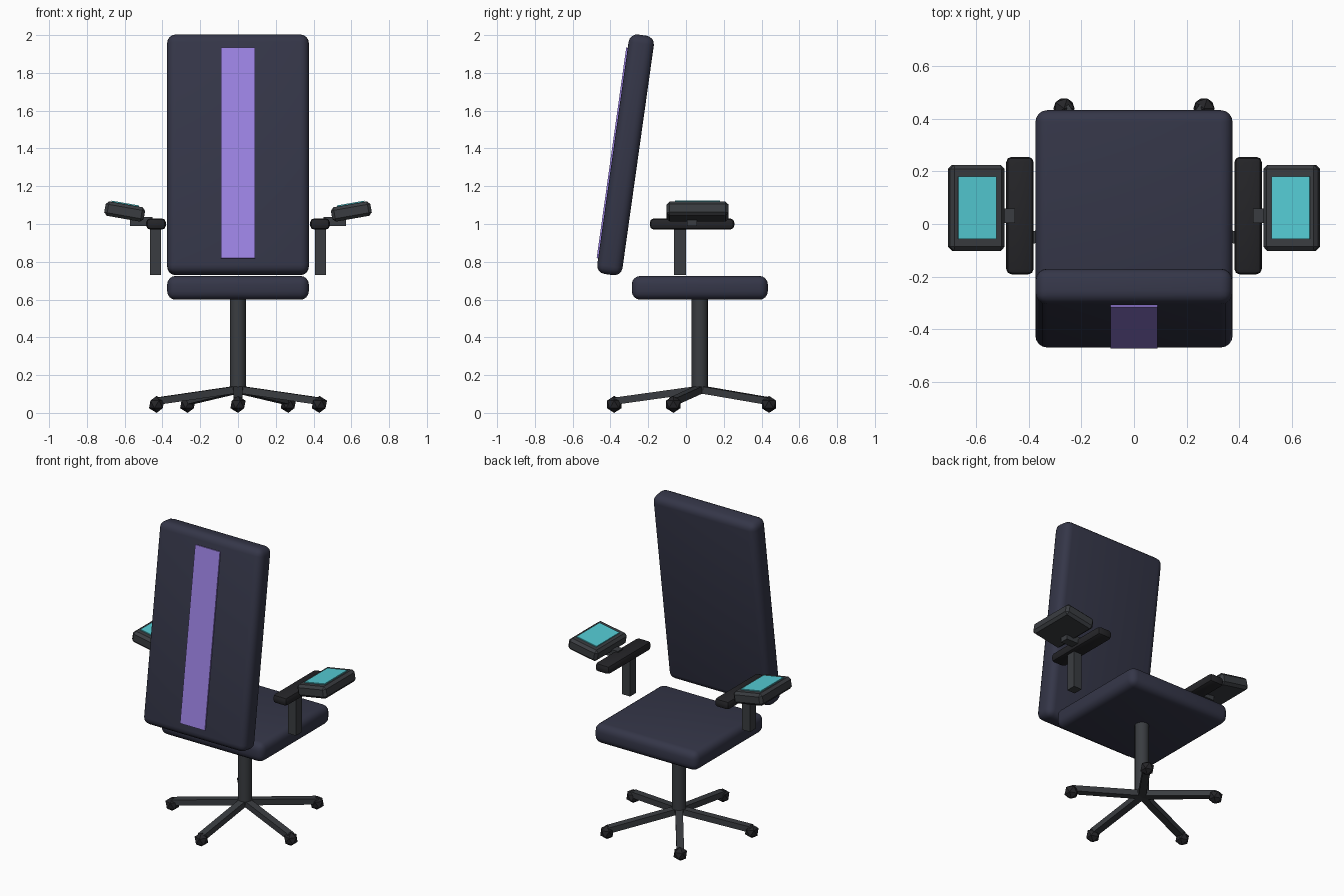
import bpy
from math import radians, sin, cos, atan2, hypot

if "Cube" in bpy.data.objects:
    bpy.data.objects.remove(bpy.data.objects["Cube"])


def material(name, rgb):
    m = bpy.data.materials.new(name)
    m.diffuse_color = (*rgb, 1)
    m.use_nodes = True
    m.node_tree.nodes["Principled BSDF"].inputs["Base Color"].default_value = m.diffuse_color
    return m


NAVY = material("navy_upholstery", (0.035, 0.037, 0.065))
PURPLE = material("purple_stripe", (0.34, 0.23, 0.78))
TEAL = material("teal_screen", (0.09, 0.60, 0.66))
METAL = material("dark_metal", (0.042, 0.046, 0.052))
BLACK = material("black_rubber", (0.018, 0.018, 0.021))


def finish(name, mat, smooth=False):
    ob = bpy.context.object
    ob.name = name
    ob.data.materials.append(mat)
    if smooth:
        bpy.ops.object.shade_smooth_by_angle(angle=radians(40))
    return ob


def box(name, loc, size, mat, rot=(0, 0, 0), bevel=0, segments=1):
    bpy.ops.mesh.primitive_cube_add(size=1, location=loc, rotation=rot)
    ob = bpy.context.object
    ob.scale = size
    bpy.ops.object.transform_apply(location=False, rotation=False, scale=True)
    if bevel:
        mod = ob.modifiers.new("bevel", 'BEVEL')
        mod.width = bevel
        mod.segments = segments
        bpy.ops.object.modifier_apply(modifier=mod.name)
    return finish(name, mat, segments > 1)


# Seat cushion and reclined backrest with its stripe
box("seat", (0, 0.073, 0.662), (0.75, 0.72, 0.126), NAVY, bevel=0.045, segments=4)
TILT = radians(8)
BACK = (0, -0.32, 1.366)
box("backrest", BACK, (0.75, 0.135, 1.28), NAVY, (-TILT, 0, 0), 0.045, 4)
off = 0.0695
box("backrest_stripe", (0, BACK[1] - off * cos(TILT), BACK[2] + off * sin(TILT)),
    (0.18, 0.012, 1.125), PURPLE, (-TILT, 0, 0))

# Gas column
HUB_Y = 0.073
bpy.ops.mesh.primitive_cylinder_add(vertices=16, radius=0.043, depth=0.49,
                                    location=(0, HUB_Y, 0.365))
finish("column", METAL, True)

# Five-star base with casters
REACH, Z_IN, Z_OUT = 0.453, 0.125, 0.062
for i in range(5):
    a = radians(-90 + 72 * i)
    mid = (cos(a) * REACH / 2, HUB_Y + sin(a) * REACH / 2, (Z_IN + Z_OUT) / 2)
    box(f"base_leg_{i + 1}", mid, (hypot(REACH, Z_IN - Z_OUT), 0.045, 0.038), METAL,
        (0, atan2(Z_IN - Z_OUT, REACH), a))
    bpy.ops.mesh.primitive_ico_sphere_add(
        subdivisions=1, radius=0.045,
        location=(cos(a) * REACH, HUB_Y + sin(a) * REACH, 0.045))
    finish(f"caster_{i + 1}", BLACK)

# Armrests with tilted control consoles, one set per side
ROLL = radians(10)
for s, side in ((1, "right"), (-1, "left")):
    rot = (0, -s * ROLL, 0)
    box(f"armrest_post_{side}", (s * 0.436, -0.032, 0.865), (0.058, 0.063, 0.27), METAL)
    box(f"armrest_pad_{side}", (s * 0.434, 0.032, 1.0), (0.104, 0.447, 0.058), BLACK,
        bevel=0.02, segments=2)
    box(f"console_bracket_{side}", (s * 0.512, 0.032, 1.013), (0.118, 0.055, 0.046), METAL)
    box(f"console_{side}", (s * 0.6, 0.061, 1.066), (0.212, 0.327, 0.077), METAL, rot, 0.016)
    up = 0.0405
    box(f"console_screen_{side}",
        (s * (0.604 - up * sin(ROLL)), 0.061, 1.066 + up * cos(ROLL)),
        (0.147, 0.238, 0.01), TEAL, rot)
